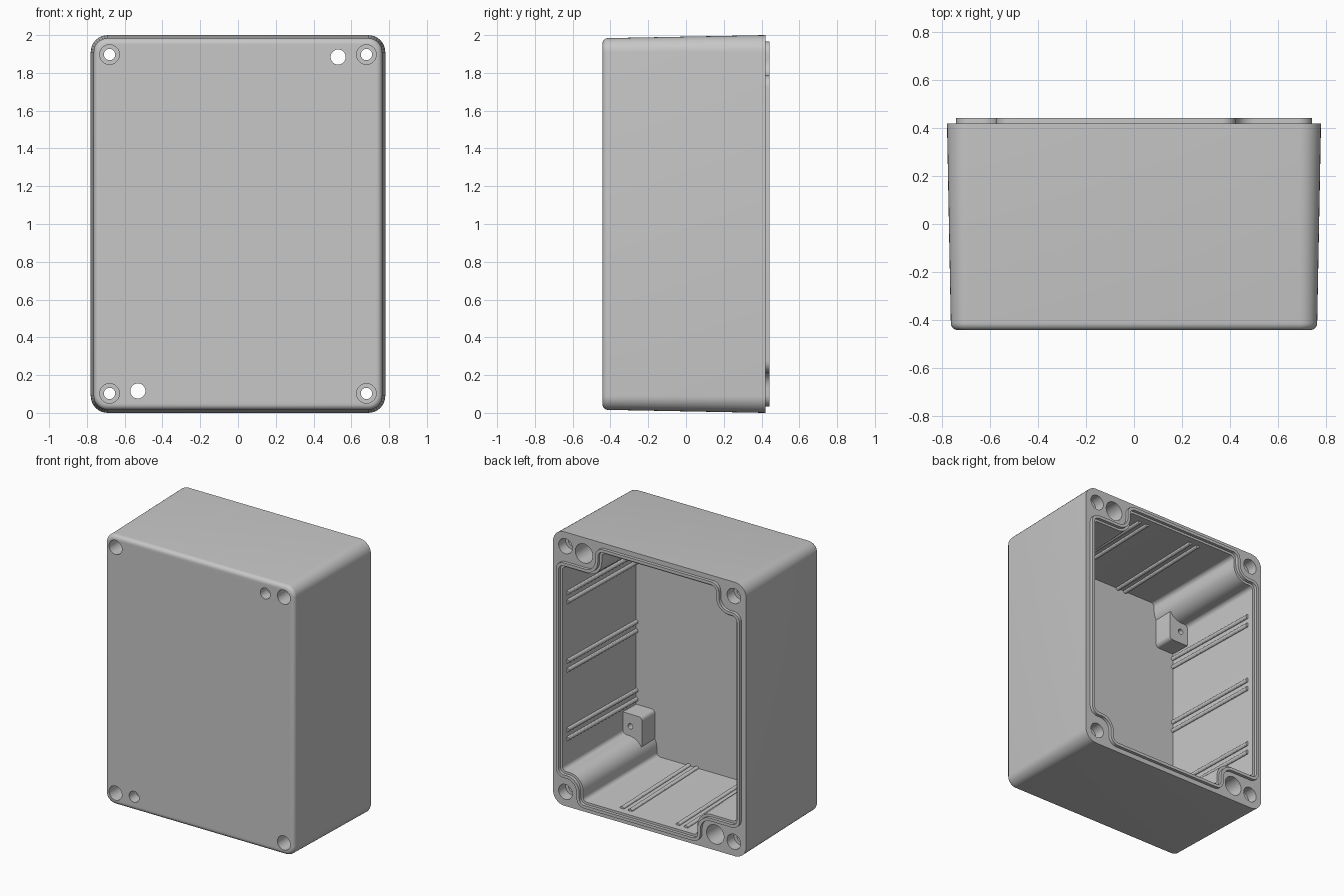
import bpy, bmesh, math
from mathutils import Vector

cube = bpy.data.objects.get("Cube")
if cube:
    bpy.data.objects.remove(cube, do_unlink=True)

grey = bpy.data.materials.new("enclosure grey")
grey.use_nodes = True
grey.diffuse_color = (0.57, 0.57, 0.57, 1)
grey.node_tree.nodes["Principled BSDF"].inputs["Base Color"].default_value = grey.diffuse_color

FRONT, RIM, TOP = -0.4425, 0.42, 0.4425   # depths of front face, rim and lip
MID = 1.0                                 # height of the centre


def fillet(corners, steps=8):
    """Round the right-angled corners (x, z, radius) of an outline."""
    pts = []
    n = len(corners)
    for i, (x, z, r) in enumerate(corners):
        p = Vector((x, z))
        u = (Vector(corners[i - 1][:2]) - p).normalized()
        v = (Vector(corners[(i + 1) % n][:2]) - p).normalized()
        c = p + r * (u + v)
        for k in range(steps + 1):
            t = math.pi / 2 * k / steps
            pts.append(c - r * (v * math.cos(t) + u * math.sin(t)))
    return pts


def rectangle(x0, x1, z0, z1, r):
    return fillet([(x1, z0, r), (x1, z1, r), (x0, z1, r), (x0, z0, r)])


def shell_outline(d):
    return rectangle(-0.78 + d, 0.78 - d, -1 + d, 1 - d, 0.09 - d)


def notched_outline(d, outer, inner):
    """Cavity outline stepping round the screw pillars, inset by d."""
    X, H, b = 0.742 - d, 0.965 - d, 0.785 - d
    corners = []
    for sx, sz in ((1, 1), (-1, 1), (-1, -1), (1, -1)):
        a = (0.425 if sx == sz else 0.575) - d
        trio = [(sx * X, sz * b, outer), (sx * a, sz * b, inner), (sx * a, sz * H, outer)]
        corners += trio if sx == sz else trio[::-1]
    return fillet(corners)


def loft(name, layers, ring=False):
    """Skin a list of (y, outline) sections; a ring closes on itself."""
    bm = bmesh.new()
    rows = [[bm.verts.new((p.x, y, p.y + MID)) for p in pts] for y, pts in layers]
    pairs = list(zip(rows, rows[1:]))
    if ring:
        pairs.append((rows[-1], rows[0]))
    else:
        bm.faces.new(rows[0])
        bm.faces.new(rows[-1])
    for a, b in pairs:
        for i in range(len(a)):
            j = (i + 1) % len(a)
            bm.faces.new((a[i], a[j], b[j], b[i]))
    bmesh.ops.recalc_face_normals(bm, faces=bm.faces)
    mesh = bpy.data.meshes.new(name)
    bm.to_mesh(mesh)
    bm.free()
    mesh.materials.append(grey)
    obj = bpy.data.objects.new(name, mesh)
    bpy.context.collection.objects.link(obj)
    return obj


def circle(x, z, r, n=32):
    return [Vector((x + r * math.cos(2 * math.pi * k / n),
                    z + r * math.sin(2 * math.pi * k / n))) for k in range(n)]


def cut(obj, cutter):
    cutter.hide_render = True
    mod = obj.modifiers.new("cut", 'BOOLEAN')
    mod.operation, mod.solver, mod.object = 'DIFFERENCE', 'EXACT', cutter
    bpy.context.view_layer.objects.active = obj
    bpy.ops.object.modifier_apply(modifier=mod.name)
    bpy.data.objects.remove(cutter, do_unlink=True)


def stepped_hole(obj, x, z, steps):
    """Cut a round hole whose radius changes along the depth."""
    cut(obj, loft("hole_cutter", [(y, circle(x, z, r)) for y, r in steps]))


parts = []

# Tapered shell with a rounded front edge
layers = []
for k in range(7):
    t = math.pi / 2 * k / 6
    layers.append((FRONT + 0.03 * (1 - math.cos(t)), shell_outline(0.016 + 0.03 * (1 - math.sin(t)))))
layers.append((RIM, shell_outline(0)))
shell = loft("enclosure_shell", layers)
parts.append(shell)

# Drafted cavity open to the back
cut(shell, loft("cavity_cutter", [(-0.40, notched_outline(0.06, 0.03, 0.12)),
                                  (RIM + 0.02, notched_outline(0.038, 0.03, 0.11))]))

# Corner screw holes and the two larger fixing holes
for sx in (-1, 1):
    for sz in (-1, 1):
        stepped_hole(shell, sx * 0.68, sz * 0.897,
                     [(-0.5, 0.052), (0.26, 0.052), (0.26, 0.03), (0.34, 0.03), (0.34, 0.055), (0.5, 0.055)])
    stepped_hole(shell, sx * 0.53, sx * 0.884,
                 [(-0.5, 0.04), (-0.36, 0.04), (-0.36, 0.07), (0.5, 0.07)])

# Raised sealing lip round the opening
lip_outer, lip_inner = notched_outline(0, 0.06, 0.08), notched_outline(0.022, 0.04, 0.10)
parts.append(loft("sealing_lip", [(RIM - 0.01, lip_outer), (TOP, lip_outer),
                                  (TOP, lip_inner), (RIM - 0.01, lip_inner)], ring=True))

# Standoffs beside the two plain pillars
for s in (-1, 1):
    xs, zs = sorted((s * 0.53, s * 0.72)), sorted((s * -0.80, s * -0.57))
    block = rectangle(*xs, *zs, 0.03)
    standoff = loft("standoff", [(-0.42, block), (-0.25, block)])
    stepped_hole(standoff, s * 0.625, s * -0.66, [(-0.38, 0.02), (-0.2, 0.02)])
    parts.append(standoff)

# Pairs of board guide ribs on all four inner walls
for s in (-1, 1):
    for side in (-0.033, 0.033):
        for z in (-0.5, 0, 0.5):
            parts.append(loft("side_rib", [(-0.41, circle(s * 0.682, z + side, 0.016, 12)),
                                           (0.37, circle(s * 0.702, z + side, 0.016, 12))]))
        for x in (-0.225, 0.225):
            parts.append(loft("end_rib", [(-0.41, circle(x + side, s * 0.905, 0.016, 12)),
                                          (0.37, circle(x + side, s * 0.925, 0.016, 12))]))

# Smooth curves, sharp edges
bpy.ops.object.select_all(action='DESELECT')
for obj in parts:
    obj.select_set(True)
bpy.context.view_layer.objects.active = shell
bpy.ops.object.shade_smooth_by_angle(angle=math.radians(30))
